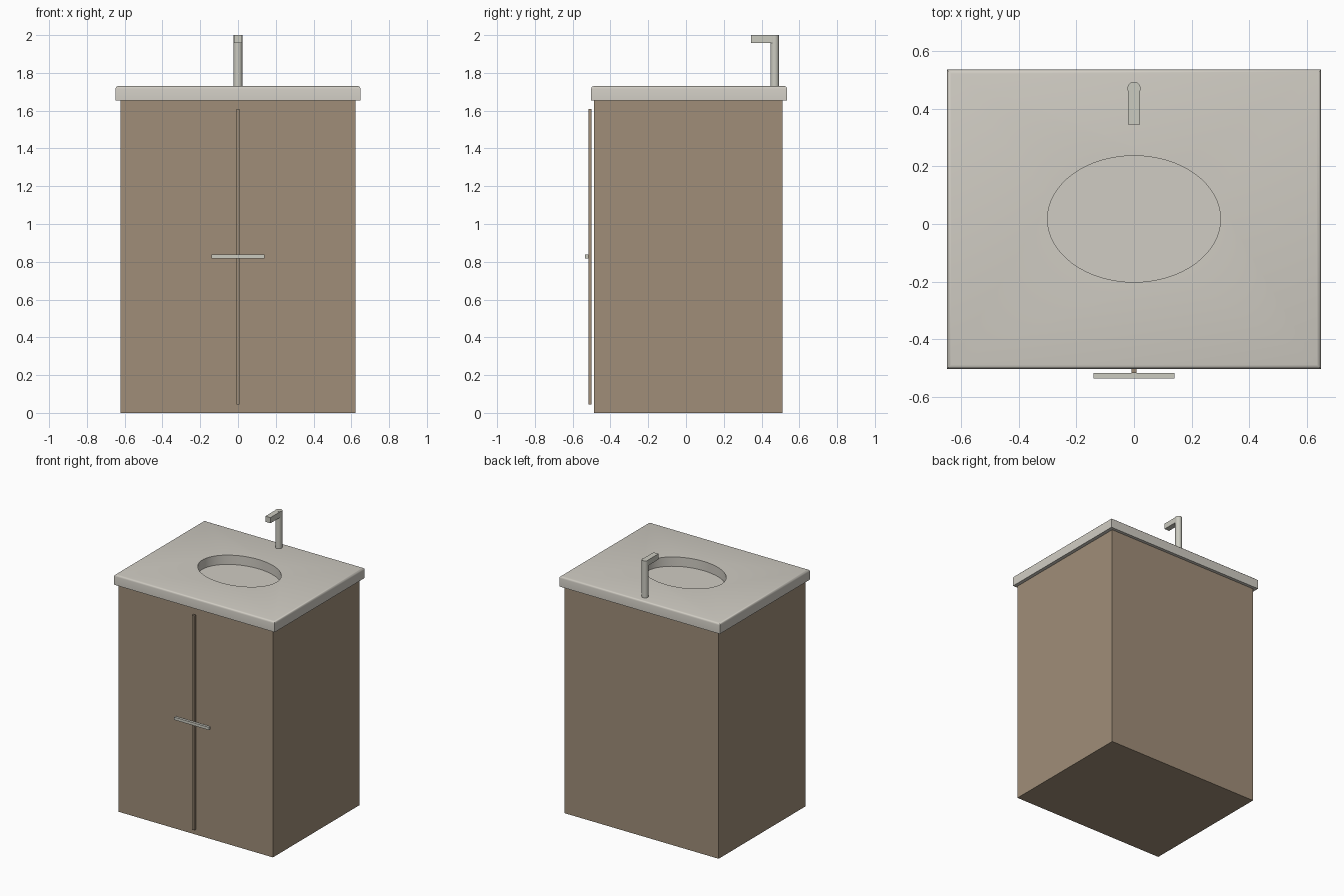
import bpy, bmesh, math

if "Cube" in bpy.data.objects:
    bpy.data.objects.remove(bpy.data.objects["Cube"])

def material(name, rgb):
    m = bpy.data.materials.new(name)
    m.diffuse_color = (*rgb, 1)
    m.use_nodes = True
    m.node_tree.nodes["Principled BSDF"].inputs["Base Color"].default_value = m.diffuse_color
    return m

BROWN = material("warm_brown", (0.35, 0.27, 0.19))
STONE = material("pale_stone", (0.63, 0.604, 0.546))
METAL = material("light_metal", (0.60, 0.595, 0.53))

def box(name, x, y, z, mat):
    """Box from (min, max) ranges on each axis."""
    bpy.ops.mesh.primitive_cube_add(size=1, location=[(a + b) / 2 for a, b in (x, y, z)])
    o = bpy.context.object
    o.name = name
    o.scale = [b - a for a, b in (x, y, z)]
    bpy.ops.object.transform_apply(location=True, rotation=False, scale=True)
    o.data.materials.append(mat)
    return o

def cylinder(name, centre, rx, ry, z, mat, sides):
    bpy.ops.mesh.primitive_cylinder_add(vertices=sides, radius=1, depth=1,
                                        location=(*centre, (z[0] + z[1]) / 2))
    o = bpy.context.object
    o.name = name
    o.scale = (rx, ry, z[1] - z[0])
    bpy.ops.object.transform_apply(location=True, rotation=False, scale=True)
    o.data.materials.append(mat)
    return o

# Cabinet body
box("cabinet", (-0.622, 0.622), (-0.486, 0.512), (0, 1.656), BROWN)

# Countertop with rounded top edges
top = box("countertop", (-0.648, 0.648), (-0.502, 0.535), (1.655, 1.73), STONE)
bm = bmesh.new()
bm.from_mesh(top.data)
edges = [e for e in bm.edges if all(v.co.z > 1.7 for v in e.verts)]
bmesh.ops.bevel(bm, geom=edges, offset=0.014, segments=3, profile=0.5, affect='EDGES')
bm.to_mesh(top.data)
bm.free()

# Oval basin sunk into the countertop
cutter = cylinder("basin_cutter", (0, 0.0175), 0.30, 0.219, (1.662, 1.85), STONE, 64)
cutter.hide_render = True
cut = top.modifiers.new("basin", 'BOOLEAN')
cut.operation, cut.solver, cut.object = 'DIFFERENCE', 'EXACT', cutter
bpy.ops.object.select_all(action='DESELECT')
top.select_set(True)
bpy.context.view_layer.objects.active = top
bpy.ops.object.modifier_apply(modifier=cut.name)
bpy.data.objects.remove(cutter)
bpy.ops.object.shade_smooth_by_angle(angle=math.radians(35))

# Door seam strip and handle bar, standing just off the front
box("door_seam", (-0.009, 0.009), (-0.517, -0.499), (0.045, 1.61), BROWN)
box("handle", (-0.14, 0.14), (-0.535, -0.516), (0.818, 0.838), METAL)

# Faucet
cylinder("faucet_post", (0, 0.47), 0.023, 0.023, (1.725, 2.0), METAL, 32)
bpy.ops.object.shade_smooth_by_angle(angle=math.radians(35))
box("faucet_spout", (-0.02, 0.02), (0.345, 0.47), (1.958, 1.9995), METAL)
